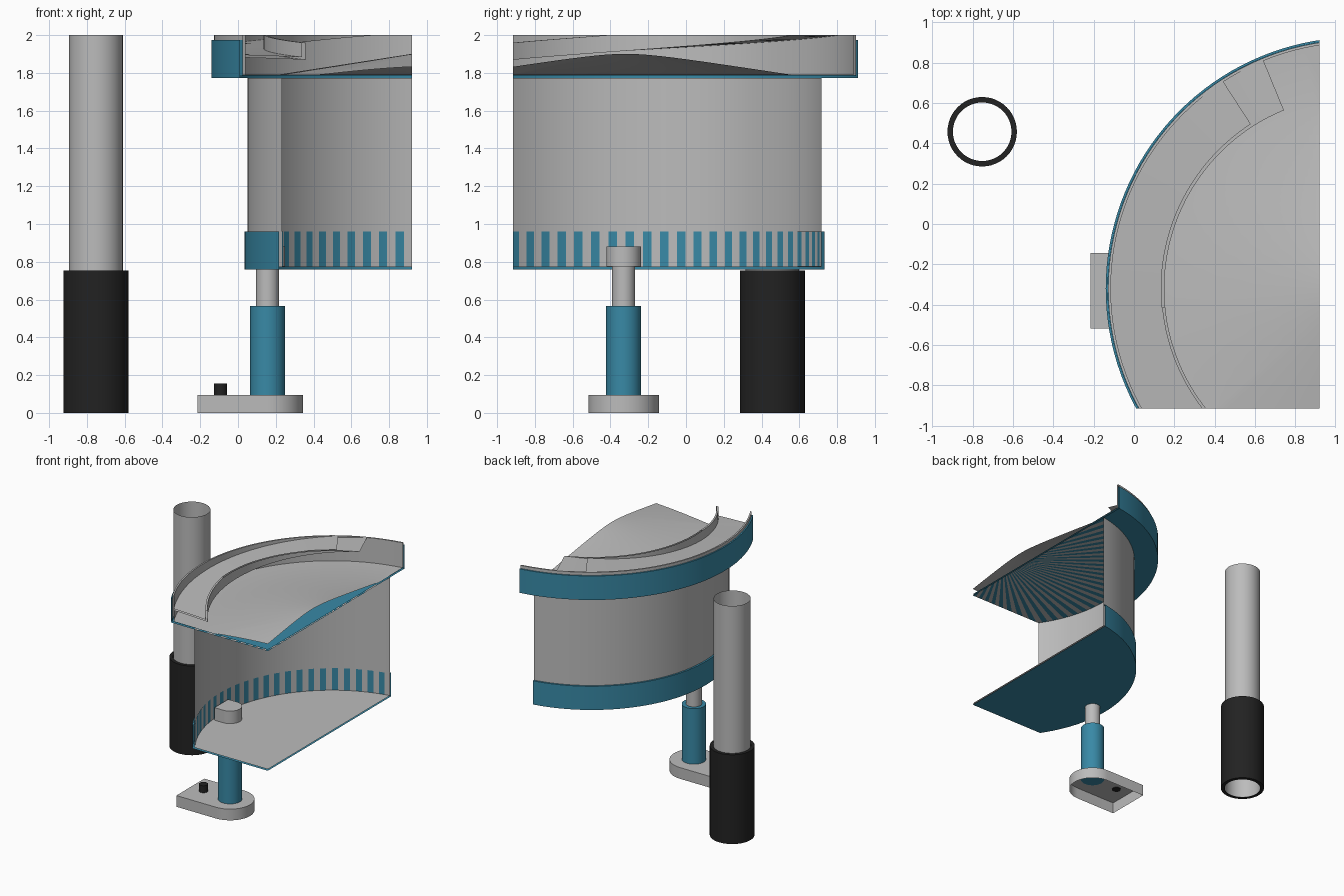
import bpy, bmesh, math
from mathutils import Vector

if "Cube" in bpy.data.objects:
    bpy.data.objects.remove(bpy.data.objects["Cube"])


def mat(name, rgb):
    m = bpy.data.materials.new(name)
    m.diffuse_color = (*rgb, 1)
    m.use_nodes = True
    m.node_tree.nodes["Principled BSDF"].inputs["Base Color"].default_value = m.diffuse_color
    return m


GREY = mat("light grey", (0.50, 0.50, 0.50))
BLUE = mat("teal blue", (0.04, 0.25, 0.38))
BLACK = mat("near black", (0.016, 0.016, 0.016))
TANK = (1.105, -0.32)      # axis of the round tank
STAND = (0.157, -0.33)     # axis of the stand
POLE = (-0.752, 0.457)     # axis of the pole


def finish(name, bm, mats):
    me = bpy.data.meshes.new(name)
    bm.to_mesh(me)
    bm.free()
    for m in mats:
        me.materials.append(m)
    ob = bpy.data.objects.new(name, me)
    bpy.context.collection.objects.link(ob)
    return ob


def sweep(name, profile, mats, centre, a0=0.0, a1=360.0, n=48, lift=None,
          closed=False, striped=(), clip=False):
    """Turn an (r, z) profile about an axis; 'striped' segments alternate colour."""
    bm = bmesh.new()
    rings = []
    full = abs(a1 - a0) >= 360
    for i in range(n if full else n + 1):
        deg = a0 + (a1 - a0) * i / n
        a = math.radians(deg)
        dz = lift(deg) if lift else 0
        rings.append([bm.verts.new((centre[0] + r * math.cos(a),
                                    centre[1] + r * math.sin(a), z + dz)) for r, z in profile])
    k = len(profile)
    for i in range(n):
        A, B = rings[i], rings[(i + 1) % len(rings)]
        for j in range(k if closed else k - 1):
            f = bm.faces.new((A[j], B[j], B[(j + 1) % k], A[(j + 1) % k]))
            if j in striped and i % 2:
                f.material_index = 1
    bmesh.ops.recalc_face_normals(bm, faces=bm.faces[:])
    if clip:  # the model is a section cut off by three planes
        for co, no in (((0.92, 0, 0), (1, 0, 0)), ((0, -0.915, 0), (0, -1, 0)),
                       ((0, 0, 2.0), (0, 0, 1))):
            bmesh.ops.bisect_plane(bm, geom=bm.verts[:] + bm.edges[:] + bm.faces[:],
                                   dist=1e-5, plane_co=Vector(co), plane_no=Vector(no),
                                   clear_outer=True)
    return finish(name, bm, mats)


def tank_part(name, profile, mats, **kw):
    return sweep(name, profile, mats, TANK, 90, 270, 72, clip=True, **kw)


def rounded_plate(name, back_x, radius, z0, z1, m):
    """Plate with a square back and a half-round front, open underneath."""
    cx, cy = STAND
    pts = [(back_x, cy + radius), (back_x, cy - radius)]
    for i in range(25):
        a = math.radians(-90 + 180 * i / 24)
        pts.append((cx + radius * math.cos(a), cy + radius * math.sin(a)))
    bm = bmesh.new()
    lo = [bm.verts.new((x, y, z0)) for x, y in pts]
    hi = [bm.verts.new((x, y, z1)) for x, y in pts]
    bm.faces.new(hi)
    for i in range(len(pts)):
        j = (i + 1) % len(pts)
        bm.faces.new((lo[i], lo[j], hi[j], hi[i]))
    return finish(name, bm, [m])


def rod(name, centre, r, z0, z1, m, n=48):
    return sweep(name, [(0.001, z0), (r, z0), (r, z1), (0.001, z1)], [m], centre, n=n)


# Tank: lower tray, grey floor and wall, striped inner band
tank_part("lower_tray", [(0.01, 0.76), (1.07, 0.76), (1.07, 0.96), (1.055, 0.96)], [BLUE])
tank_part("tank_wall", [(0.01, 0.773), (1.055, 0.773), (1.055, 1.772)], [GREY])
tank_part("inner_band", [(1.051, 0.774), (1.051, 0.96)], [GREY, BLUE], striped=(0,))

# Lid: blue rim with striped ceiling, grey liner with a conical middle
tank_part("lid_rim", [(0.01, 1.772), (1.053, 1.772), (1.245, 1.772), (1.245, 1.975),
                      (1.234, 1.975), (1.234, 1.784), (0.01, 1.784)],
          [BLUE, GREY], striped=(0,))
tank_part("lid_liner", [(1.233, 1.79), (1.233, 2.0), (1.22, 2.0), (1.22, 1.79),
                        (0.91, 1.788), (0.01, 1.928)], [GREY])

# Gutter climbing round the lid
tank_part("spiral_gutter", [(1.22, 0.013), (0.97, 0.013), (0.97, 0.09), (0.955, 0.09),
                            (0.955, 0.0), (1.22, 0.0)], [GREY], closed=True,
          lift=lambda d: 1.87 + (218 - d) * 0.00123)

# Stand under the tank
rounded_plate("base_plate", -0.215, 0.187, 0.0, 0.095, GREY)
rod("base_knob", (-0.092, -0.33), 0.035, 0.09, 0.155, BLACK, 24)
rod("stand_column", STAND, 0.093, 0.092, 0.565, BLUE)
rod("stand_shaft", STAND, 0.061, 0.56, 0.80, GREY)
rounded_plate("shaft_block", 0.075, 0.092, 0.774, 0.88, GREY)

# Pole with a black sleeve
sweep("pole_tube", [(0.142, 0.0), (0.142, 2.0)], [GREY], POLE)
sweep("pole_sleeve", [(0.172, 0.0), (0.172, 0.755), (0.145, 0.755), (0.145, 0.0)],
      [BLACK], POLE, closed=True)

# Smooth the round surfaces, keep the edges sharp
for ob in bpy.context.scene.objects:
    ob.select_set(True)
    bpy.context.view_layer.objects.active = ob
bpy.ops.object.shade_smooth_by_angle(angle=math.radians(30))
